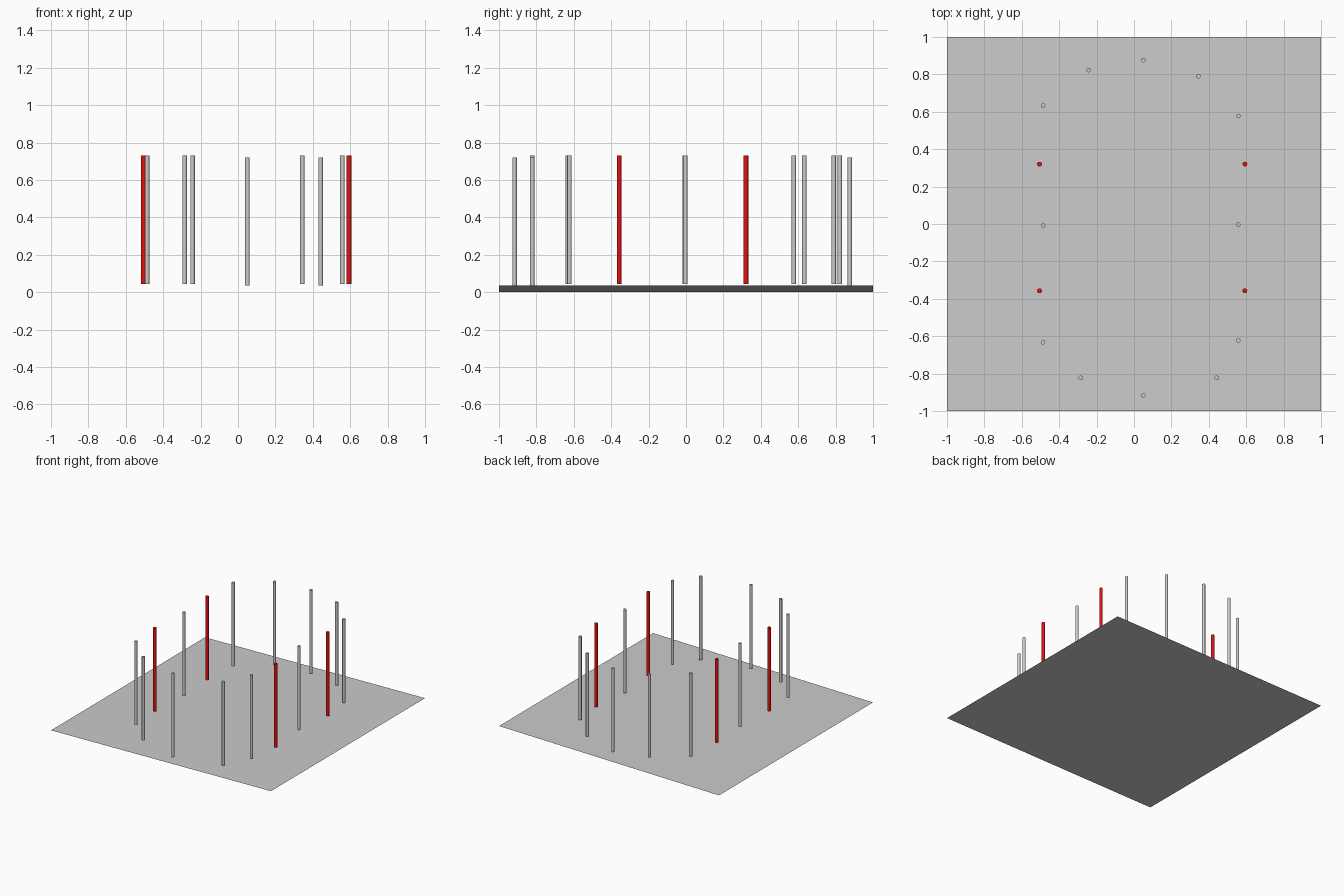
import bpy
import math

cube = bpy.data.objects.get("Cube")
if cube:
    bpy.data.objects.remove(cube, do_unlink=True)


def make_material(name, color):
    mat = bpy.data.materials.new(name)
    mat.use_nodes = True
    mat.diffuse_color = color
    for node in mat.node_tree.nodes:
        if node.type == "BSDF_PRINCIPLED":
            node.inputs["Base Color"].default_value = color
    return mat


grey = make_material("grey", (0.6, 0.6, 0.6, 1))
red = make_material("red", (0.8, 0.005, 0.005, 1))

POST_HEIGHT = 0.685
RAISED, LOW = 0.045, 0.035


def add_post(name, x, y, bottom, radius, mat):
    """Thin upright round post."""
    bpy.ops.mesh.primitive_cylinder_add(
        vertices=16, radius=radius, depth=POST_HEIGHT,
        location=(x, y, bottom + POST_HEIGHT / 2))
    post = bpy.context.object
    post.name = name
    post.data.materials.append(mat)
    bpy.ops.object.shade_smooth_by_angle(angle=math.radians(40))


# Ground sheet, tilted one degree so the +x edge is raised
tilt = math.radians(1)
bpy.ops.mesh.primitive_plane_add(
    size=2, location=(0, 0, math.sin(tilt)), rotation=(0, -tilt, 0))
ground = bpy.context.object
ground.name = "ground_sheet"
ground.data.materials.append(grey)

# Red marker posts on the two long sides
for side, x in (("right", -0.505), ("left", 0.593)):
    for end, y in (("front", -0.357), ("back", 0.32)):
        add_post(f"red_post_{end}_{side}", x, y, RAISED, 0.013, red)

# Grey posts along the right and left sides
for side, x, ys in (("right", -0.486, (-0.632, -0.008, 0.633)),
                    ("left", 0.558, (-0.623, -0.003, 0.577))):
    for i, y in enumerate(ys):
        add_post(f"grey_post_{side}_{i}", x, y, RAISED, 0.012, grey)

# Grey posts curving round the front and back ends
end_posts = {
    "front": ((-0.285, -0.822, RAISED), (0.05, -0.916, LOW), (0.442, -0.822, LOW)),
    "back": ((-0.243, 0.823, RAISED), (0.05, 0.876, LOW), (0.344, 0.79, RAISED)),
}
for end, spots in end_posts.items():
    for i, (x, y, bottom) in enumerate(spots):
        add_post(f"grey_post_{end}_{i}", x, y, bottom, 0.012, grey)
